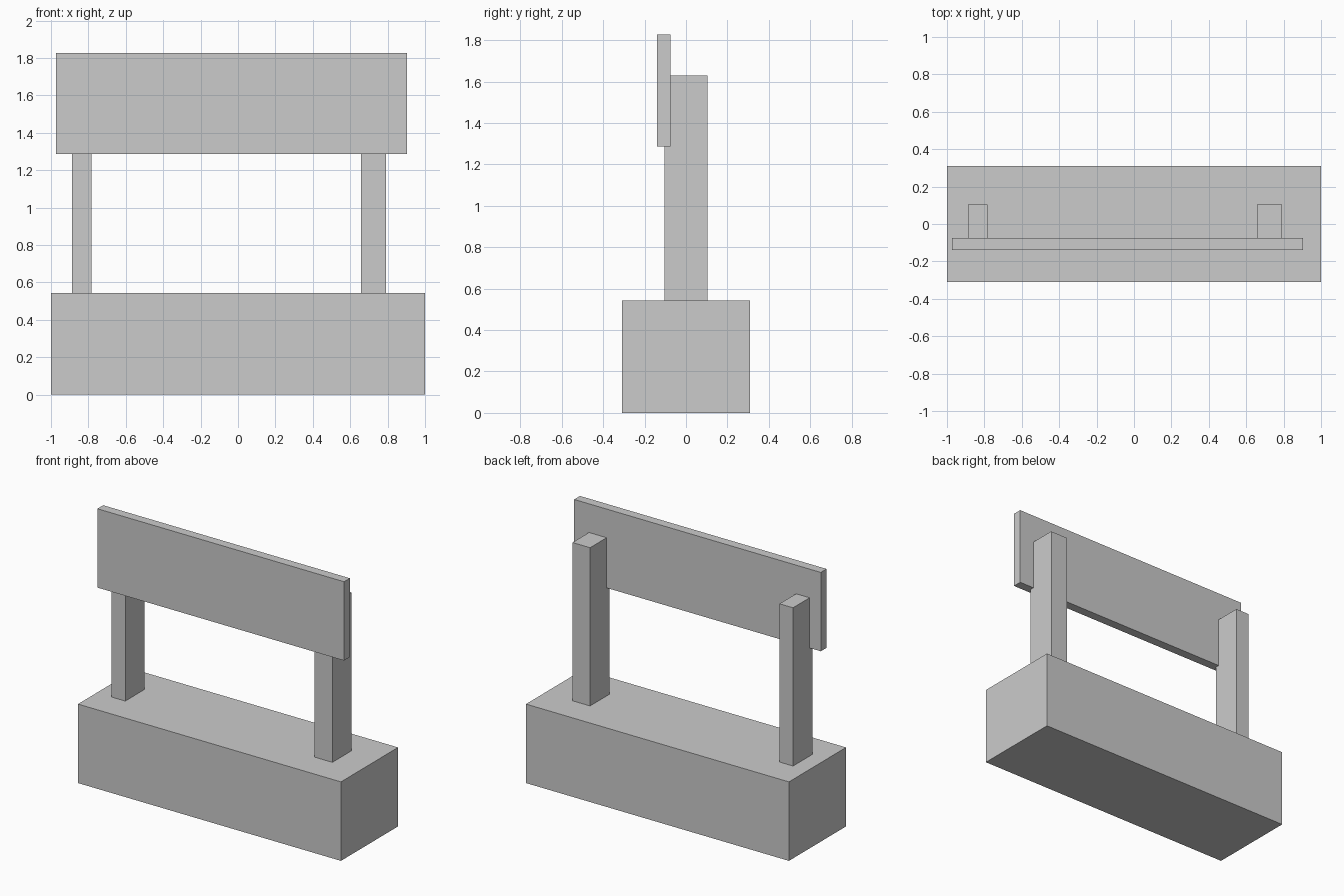
import bpy
from mathutils import Vector

if "Cube" in bpy.data.objects:
    bpy.data.objects.remove(bpy.data.objects["Cube"])


def box(name, low, high):
    """Axis-aligned box between two corners."""
    low, high = Vector(low), Vector(high)
    bpy.ops.mesh.primitive_cube_add(size=1, location=(low + high) / 2)
    obj = bpy.context.object
    obj.name = name
    obj.scale = high - low
    bpy.ops.object.transform_apply(location=False, rotation=False, scale=True)
    return obj


BASE_TOP = 0.543

# Heavy base block
box("base", (-1, -0.31, 0), (1, 0.31, BASE_TOP))

# Two upright posts of different widths, let into the back of the board
for name, x0, x1 in (("left_post", -0.887, -0.784), ("right_post", 0.657, 0.791)):
    box(name, (x0, -0.105, BASE_TOP), (x1, 0.104, 1.631))

# Sign board across the front of the posts
box("sign_board", (-0.972, -0.139, 1.286), (0.904, -0.076, 1.828))
